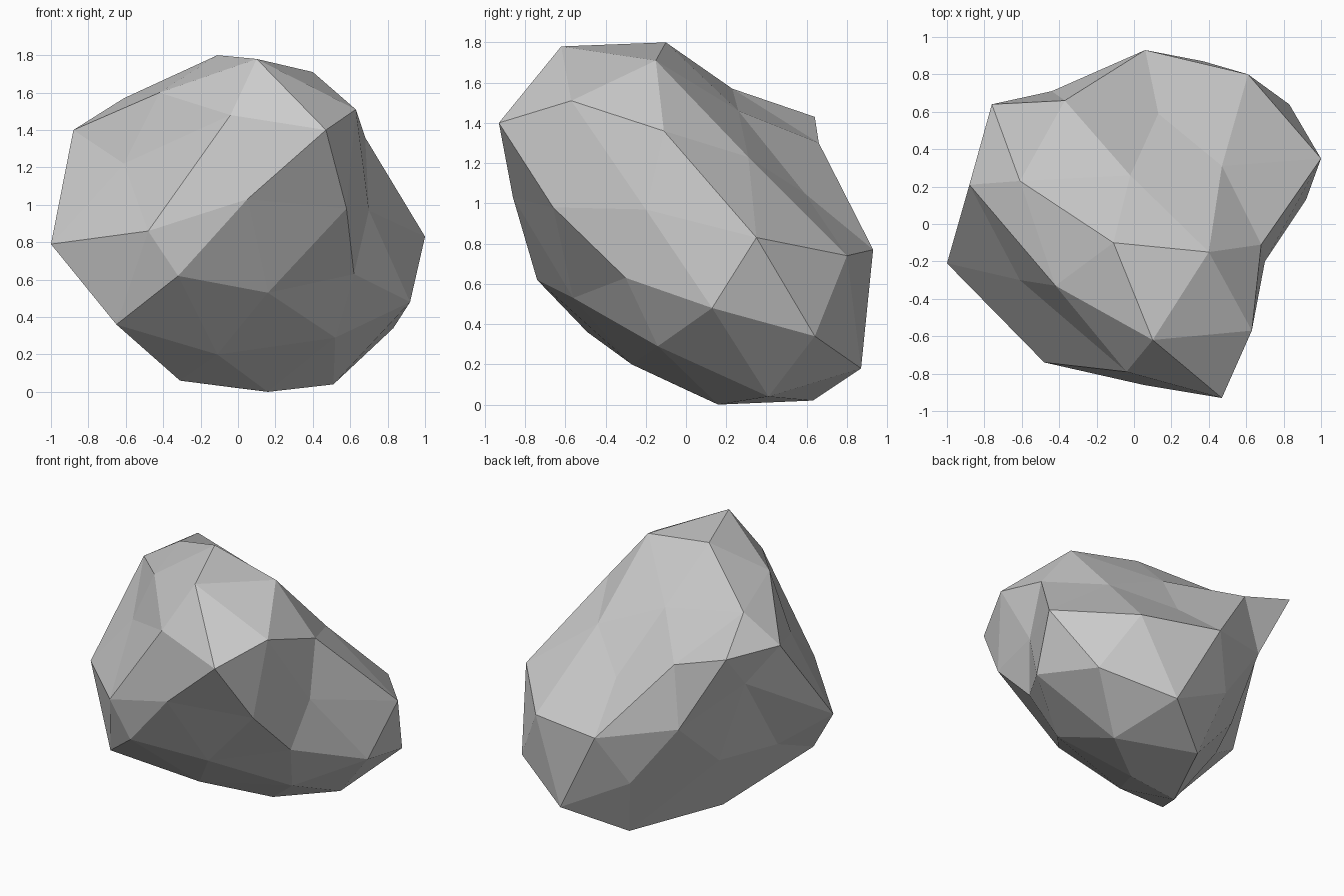
import bpy
import bmesh

if "Cube" in bpy.data.objects:
    bpy.data.objects.remove(bpy.data.objects["Cube"], do_unlink=True)

# The boulder is a stack of irregular rings (5, 10, 10, 10, 5 corners) between
# two poles, triangulated like a subdivided icosahedron. Units: hundredths.
peak = [(-11, -10, 180)]
crown = [(10, -62, 178), (40, -15, 171), (-2, 26, 146), (-61, 23, 157), (-42, -33, 160)]
shoulder = [(47, -93, 140), (63, -57, 151), (68, -11, 136), (47, 31, 123), (13, 59, 105),
            (-37, 66, 130), (-76, 64, 143), (-88, 21, 140), (-61, -30, 122), (-4, -79, 148)]
waist = [(58, -66, 98), (70, -20, 97), (100, 35, 83), (61, 80, 74), (6, 93, 77),
         (-44, 71, 88), (-72, 37, 115), (-100, -21, 79), (-48, -74, 86), (5, -86, 103)]
flank = [(62, -30, 63), (92, 13, 48), (83, 64, 34), (37, 87, 18), (-11, 78, 44),
         (-51, 36, 55), (-70, -2, 57), (-65, -49, 36), (-32, -74, 62), (16, -56, 53)]
underside = [(52, -14, 29), (51, 41, 4), (0, 63, 2), (-31, 3, 6), (-11, -27, 20)]
base = [(16, 16, 0)]

bm = bmesh.new()


def add_ring(points):
    return [bm.verts.new([c / 100 for c in p]) for p in points]


def add_face(*corners):
    bm.faces.new(corners)


def add_cap(pole, inner, outer):
    """Close one end: pole to five-corner ring to ten-corner ring."""
    for i in range(5):
        a, b = inner[i], inner[(i + 1) % 5]
        near, mid, far = outer[2 * i], outer[2 * i + 1], outer[(2 * i + 2) % 10]
        add_face(pole, a, b)
        add_face(a, near, mid)
        add_face(a, mid, b)
        add_face(b, mid, far)


def add_band(upper, middle, lower):
    """Join three ten-corner rings with a zigzag of triangles."""
    for i in range(0, 10, 2):
        j, k = i + 1, (i + 2) % 10
        # triangles pointing down
        add_face(upper[i], middle[i], upper[j])
        add_face(middle[i], middle[j], upper[j])
        add_face(upper[j], middle[j], upper[k])
        add_face(middle[i], lower[i], middle[j])
        # triangles pointing up
        add_face(lower[i], lower[j], middle[j])
        add_face(lower[j], middle[k], middle[j])
        add_face(lower[j], lower[k], middle[k])
        add_face(middle[j], middle[k], upper[k])


top, r_crown, r_shoulder, r_waist, r_flank, r_under, bottom = [
    add_ring(r) for r in (peak, crown, shoulder, waist, flank, underside, base)]
add_cap(top[0], r_crown, r_shoulder)
add_band(r_shoulder, r_waist, r_flank)
add_cap(bottom[0], r_under, r_flank)
bmesh.ops.recalc_face_normals(bm, faces=bm.faces[:])

mesh = bpy.data.meshes.new("boulder")
bm.to_mesh(mesh)
bm.free()
boulder = bpy.data.objects.new("boulder", mesh)
bpy.context.collection.objects.link(boulder)

# Plain grey stone
stone = bpy.data.materials.new("stone grey")
stone.use_nodes = True
grey = (0.6, 0.6, 0.6, 1)
stone.diffuse_color = grey
stone.node_tree.nodes["Principled BSDF"].inputs["Base Color"].default_value = grey
mesh.materials.append(stone)
